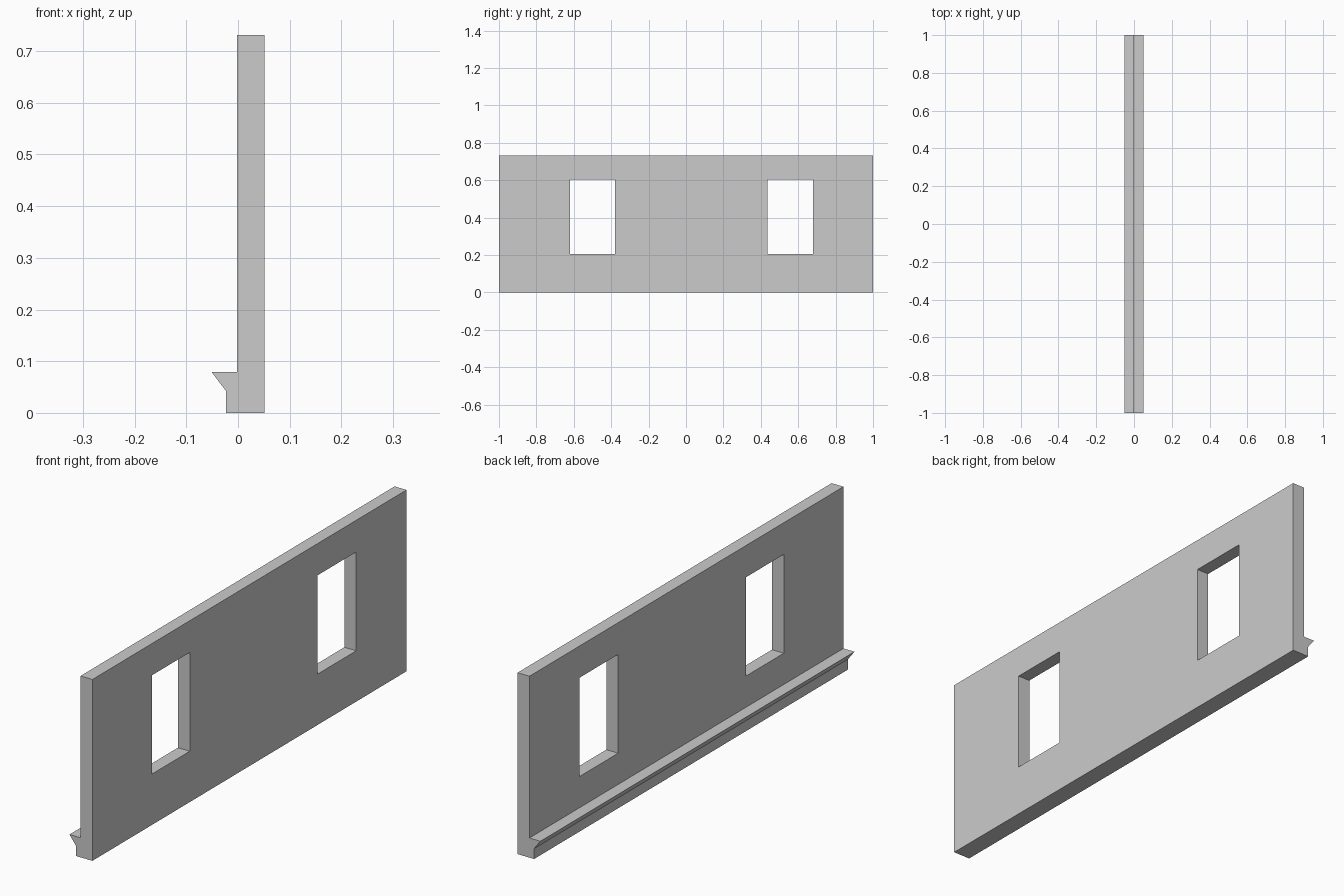
import bpy, bmesh

if "Cube" in bpy.data.objects:
    bpy.data.objects.remove(bpy.data.objects["Cube"])


def prism(name, profile, y0, y1):
    """Extrude an (x, z) profile along y into a closed solid."""
    bm = bmesh.new()
    face = bm.faces.new([bm.verts.new((x, y0, z)) for x, z in profile])
    ext = bmesh.ops.extrude_face_region(bm, geom=[face], use_keep_orig=True)
    moved = [g for g in ext["geom"] if isinstance(g, bmesh.types.BMVert)]
    bmesh.ops.translate(bm, verts=moved, vec=(0, y1 - y0, 0))
    bmesh.ops.recalc_face_normals(bm, faces=bm.faces)
    mesh = bpy.data.meshes.new(name)
    bm.to_mesh(mesh)
    bm.free()
    obj = bpy.data.objects.new(name, mesh)
    bpy.context.collection.objects.link(obj)
    return obj


# Wall panel with the flared ledge along its foot
FRONT, BACK, FOOT = 0.051, -0.002, -0.023
wall = prism("wall", [
    (FRONT, 0), (FRONT, 0.731), (BACK, 0.731), (BACK, 0.079),
    (-0.051, 0.079), (FOOT, 0.042), (FOOT, 0),
], -1, 1)

# Window openings
SILL, HEAD = 0.205, 0.603
for i, (y0, y1) in enumerate([(-0.62, -0.38), (0.435, 0.68)], 1):
    cutter = prism(f"window_cutter_{i}", [
        (-0.2, SILL), (0.2, SILL), (0.2, HEAD), (-0.2, HEAD)], y0, y1)
    cutter.hide_render = True
    cutter.hide_set(True)
    cutter.display_type = 'WIRE'
    mod = wall.modifiers.new(f"window_{i}", 'BOOLEAN')
    mod.operation = 'DIFFERENCE'
    mod.solver = 'EXACT'
    mod.object = cutter
